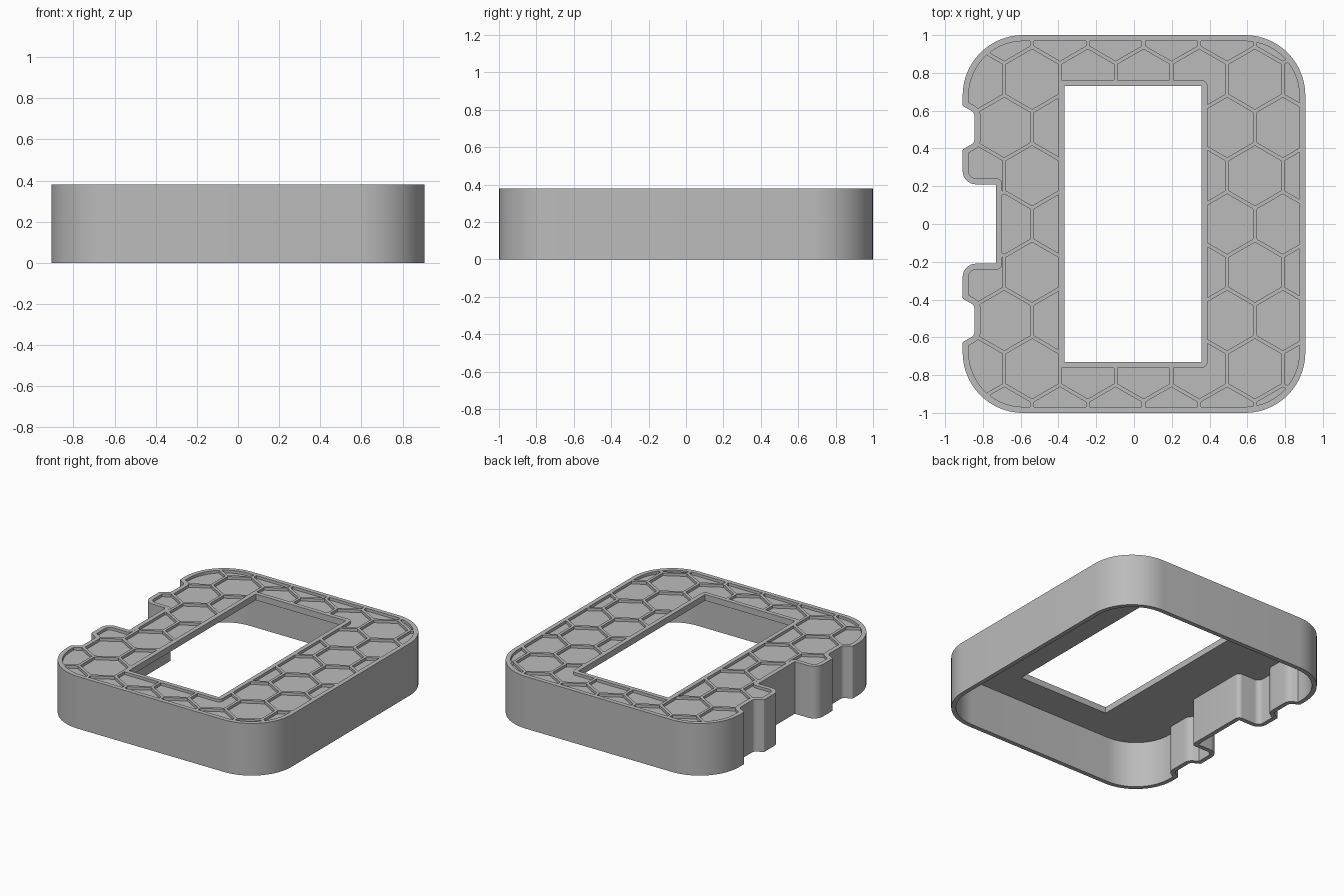
import bpy, bmesh, math
from mathutils import Vector

if "Cube" in bpy.data.objects:
    bpy.data.objects.remove(bpy.data.objects["Cube"])

HEIGHT, PLATE, POCKET, RIM = 0.38, 0.045, 0.02, 0.032
PITCH, RIB = 0.295, 0.02

# Half of the outline, from the right front corner outwards: x, y, corner radius
half = [(0.907, 1.0, 0.32), (-0.907, 1.0, 0.32), (-0.907, 0.625, 0.01),
        (-0.845, 0.59, 0.03), (-0.845, 0.43, 0.03), (-0.907, 0.395, 0.01),
        (-0.907, 0.21, 0.07), (-0.73, 0.21, 0)]
outline = half + [(x, -y, r) for x, y, r in reversed(half)]
opening = [(0.357, 0.73, 0), (-0.368, 0.73, 0), (-0.368, -0.73, 0), (0.357, -0.73, 0)]


def shape(corners, inset=0.0):
    """Anticlockwise outline with rounded corners, moved inwards by inset."""
    pts = []
    for i, (x, y, r) in enumerate(corners):
        p = Vector((x, y))
        a = (p - Vector(corners[i - 1][:2])).normalized()
        b = (Vector(corners[(i + 1) % len(corners)][:2]) - p).normalized()
        na, nb = Vector((-a.y, a.x)), Vector((-b.y, b.x))
        p = p + (na + nb) * inset / (1 + na.dot(nb))
        turn = math.atan2(a.x * b.y - a.y * b.x, a.dot(b))
        side = 1 if turn > 0 else -1
        r = max(0.0, r - side * inset)
        if r < 0.002:
            pts.append(p)
            continue
        start = p - a * r * math.tan(abs(turn) / 2)
        centre = start + na * side * r
        steps = 20 if r > 0.2 else 8
        for k in range(steps + 1):
            t = turn * k / steps
            c, s = math.cos(t), math.sin(t)
            v = start - centre
            pts.append(centre + Vector((v.x * c - v.y * s, v.x * s + v.y * c)))
    return pts


def prism(name, outlines, z0, z1):
    """Upright solid for each outline, all in one object."""
    bm = bmesh.new()
    for pts in outlines:
        face = bm.faces.new([bm.verts.new((p.x, p.y, z0)) for p in pts])
        ext = bmesh.ops.extrude_face_region(bm, geom=[face])
        top = [g for g in ext["geom"] if isinstance(g, bmesh.types.BMVert)]
        bmesh.ops.translate(bm, verts=top, vec=(0, 0, z1 - z0))
    bmesh.ops.recalc_face_normals(bm, faces=bm.faces)
    mesh = bpy.data.meshes.new(name)
    bm.to_mesh(mesh)
    bm.free()
    obj = bpy.data.objects.new(name, mesh)
    bpy.context.collection.objects.link(obj)
    return obj


def combine(obj, other, operation):
    """Apply a boolean and discard the helper."""
    mod = obj.modifiers.new("cut", "BOOLEAN")
    mod.operation, mod.solver, mod.object = operation, "EXACT", other
    bpy.context.view_layer.objects.active = obj
    bpy.ops.object.modifier_apply(modifier=mod.name)
    bpy.data.objects.remove(other)


# Open-bottomed shell with a rectangular opening in its top plate
body = prism("honeycomb_cover", [shape(outline)], 0, HEIGHT)
combine(body, prism("cavity", [shape(outline, RIM)], -0.1, HEIGHT - PLATE), "DIFFERENCE")
combine(body, prism("opening", [shape(opening)], 0.1, HEIGHT + 0.1), "DIFFERENCE")

# Honeycomb cells, trimmed to leave a rim along every edge
radius = (PITCH - RIB) / math.sqrt(3)
cells = []
for row in range(-4, 5):
    for col in range(-3, 6):
        cx = -0.392 + PITCH * (col + 0.5 * (row % 2))
        cy = row * PITCH * math.sqrt(3) / 2
        cells.append([Vector((cx + radius * math.sin(-k * math.pi / 3),
                              cy + radius * math.cos(k * math.pi / 3))) for k in range(6)])
pockets = prism("pockets", cells, HEIGHT - POCKET, HEIGHT + 0.05)
combine(pockets, prism("rim_limit", [shape(outline, RIM)], 0.2, HEIGHT + 0.1), "INTERSECT")
combine(pockets, prism("opening_rim", [shape(opening, -RIM)], 0.2, HEIGHT + 0.1), "DIFFERENCE")
combine(body, pockets, "DIFFERENCE")

# Plain grey material
grey = bpy.data.materials.new("plain_grey")
grey.use_nodes = True
grey.diffuse_color = (0.5, 0.5, 0.5, 1)
grey.node_tree.nodes["Principled BSDF"].inputs["Base Color"].default_value = (0.5, 0.5, 0.5, 1)
body.data.materials.clear()
body.data.materials.append(grey)
for poly in body.data.polygons:
    poly.material_index = 0

# Smooth curved walls, crisp edges
bpy.ops.object.select_all(action="DESELECT")
body.select_set(True)
bpy.context.view_layer.objects.active = body
bpy.ops.object.shade_smooth_by_angle(angle=math.radians(25))
